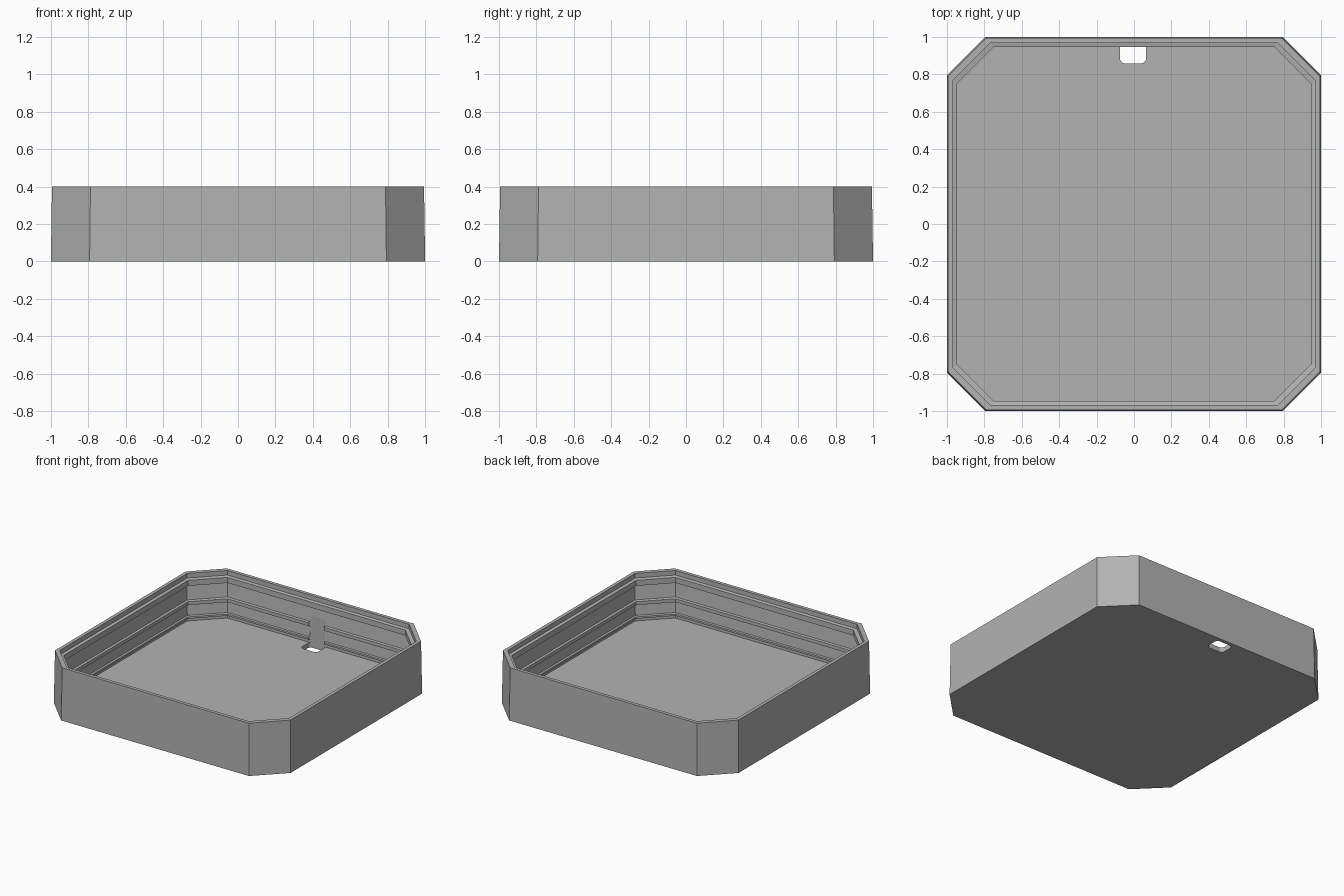
import bpy, bmesh, math

if "Cube" in bpy.data.objects:
    bpy.data.objects.remove(bpy.data.objects["Cube"])

grey = bpy.data.materials.new("plain grey")
grey.diffuse_color = (0.45, 0.45, 0.45, 1)
grey.use_nodes = True
grey.node_tree.nodes["Principled BSDF"].inputs["Base Color"].default_value = grey.diffuse_color


def mesh_object(name, bm):
    bmesh.ops.recalc_face_normals(bm, faces=bm.faces)
    mesh = bpy.data.meshes.new(name)
    bm.to_mesh(mesh)
    bm.free()
    obj = bpy.data.objects.new(name, mesh)
    bpy.context.collection.objects.link(obj)
    mesh.materials.append(grey)
    return obj


def loft(name, rings):
    """Skin a stack of equal point rings and cap both ends."""
    bm = bmesh.new()
    loops = [[bm.verts.new(p) for p in ring] for ring in rings]
    n = len(loops[0])
    for low, high in zip(loops, loops[1:]):
        for i in range(n):
            j = (i + 1) % n
            bm.faces.new((low[i], low[j], high[j], high[i]))
    bm.faces.new(loops[0])
    bm.faces.new(loops[-1])
    return mesh_object(name, bm)


def octagon(a, z):
    """Square of half width a with its corners cut off."""
    b = a * 0.793
    return [(x, y, z) for x, y in ((b, -a), (a, -b), (a, b), (b, a),
                                   (-b, a), (-a, b), (-a, -b), (-b, -a))]


# Tray: section from the underside, up the outer wall, then down the ribbed inside
section = [
    (1.0, 0.0), (0.994, 0.4),                        # outer wall
    (0.968, 0.4), (0.968, 0.365), (0.946, 0.36),     # stepped rim
    (0.946, 0.318), (0.975, 0.305),                  # lip underside
    (0.965, 0.2), (0.948, 0.196), (0.948, 0.17),     # middle rib
    (0.968, 0.16), (0.962, 0.083),                   # lower recess
    (0.948, 0.08), (0.948, 0.066),                   # bottom rib
    (0.968, 0.06), (0.968, 0.037),                   # groove above the floor
]
tray = loft("tray", [octagon(a, z) for a, z in section])

# Cutter for the rounded floor hole and the notch above it
x0, x1, y0, y1, r = -0.075, 0.064, 0.858, 0.972, 0.027
outline = []
for cx, cy, start in ((x1 - r, y1 - r, 0), (x0 + r, y1 - r, 90),
                      (x0 + r, y0 + r, 180), (x1 - r, y0 + r, 270)):
    for k in range(6):
        t = math.radians(start + 18 * k)
        outline.append((cx + r * math.cos(t), cy + r * math.sin(t)))
cutter = loft("hole_cutter", [[(x, y, z) for x, y in outline] for z in (-0.1, 0.245)])
cutter.hide_render = True
cutter.hide_viewport = True

cut = tray.modifiers.new("cable hole", 'BOOLEAN')
cut.operation = 'DIFFERENCE'
cut.solver = 'EXACT'
cut.object = cutter
